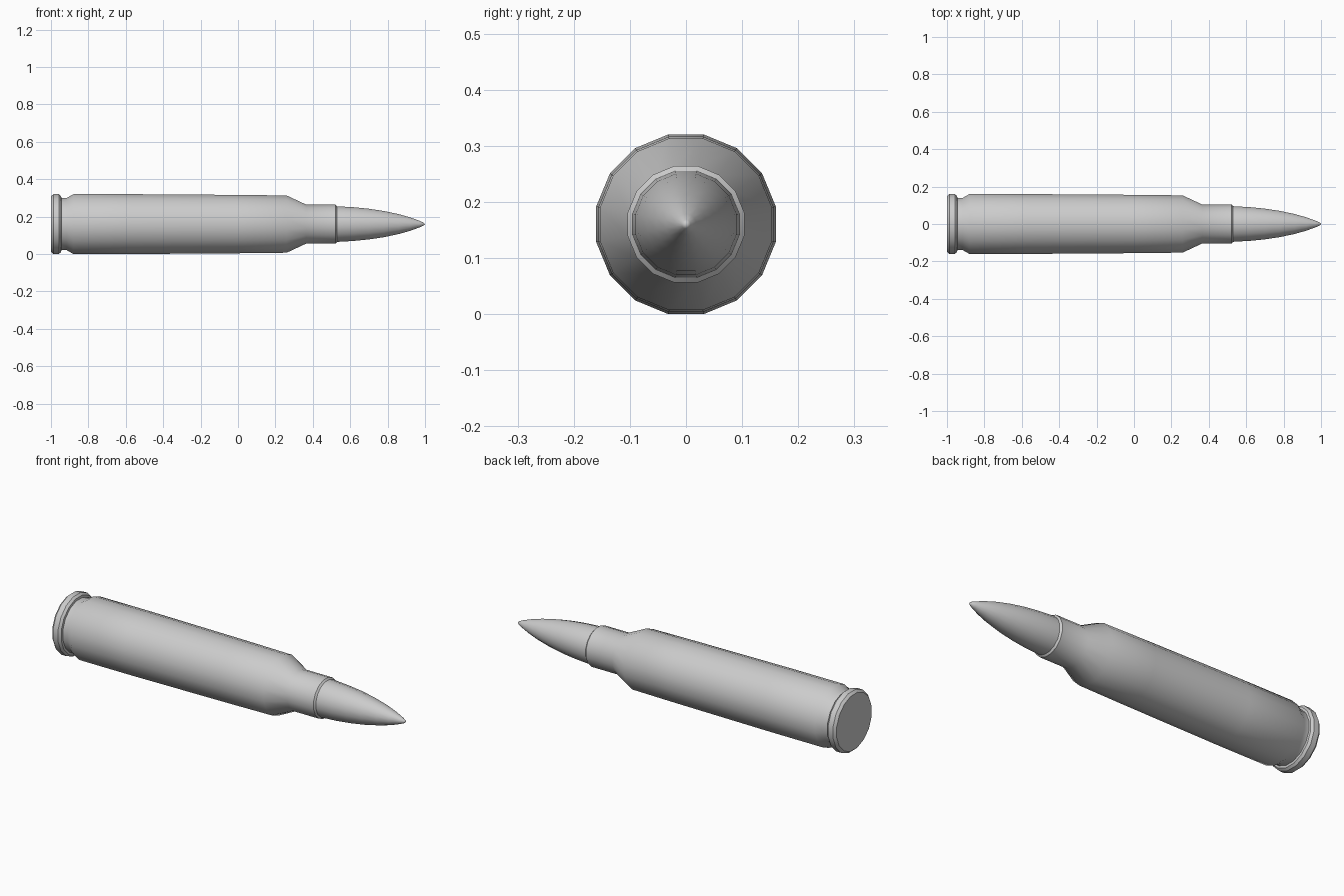
import bpy, bmesh, math

if "Cube" in bpy.data.objects:
    bpy.data.objects.remove(bpy.data.objects["Cube"], do_unlink=True)

SIDES = 16
AXIS_Z = 0.16
FLAT = math.cos(math.pi / SIDES)   # profile radii are measured to the flats

metal = bpy.data.materials.new("grey metal")
metal.use_nodes = True
grey = (0.6, 0.6, 0.6, 1)
metal.diffuse_color = grey
metal.node_tree.nodes["Principled BSDF"].inputs["Base Color"].default_value = grey


def turned_part(name, profile, angle):
    """Spin (x, radius) points around the long axis; a zero radius makes a tip."""
    bm = bmesh.new()
    rings = []
    for x, r in profile:
        if r == 0:
            rings.append([bm.verts.new((x, 0, AXIS_Z))] * SIDES)
            continue
        ring = []
        for i in range(SIDES):
            a = (i + 0.5) * 2 * math.pi / SIDES
            ring.append(bm.verts.new((x, r / FLAT * math.cos(a),
                                      AXIS_Z + r / FLAT * math.sin(a))))
        rings.append(ring)
    for a, b in zip(rings, rings[1:]):
        for i in range(SIDES):
            j = (i + 1) % SIDES
            corners = list(dict.fromkeys((a[i], a[j], b[j], b[i])))
            bm.faces.new(corners)
    # Flat disc closing the back
    bm.faces.new(rings[0])
    bmesh.ops.recalc_face_normals(bm, faces=bm.faces)
    mesh = bpy.data.meshes.new(name)
    bm.to_mesh(mesh)
    bm.free()
    mesh.materials.append(metal)
    obj = bpy.data.objects.new(name, mesh)
    bpy.context.collection.objects.link(obj)
    bpy.ops.object.select_all(action='DESELECT')
    obj.select_set(True)
    bpy.context.view_layer.objects.active = obj
    bpy.ops.object.shade_smooth_by_angle(angle=math.radians(angle))
    return obj


# Case: rim, extractor groove, tapered body, shoulder, neck and rolled mouth
turned_part("case", [
    (-1.0, 0.148), (-0.987, 0.16), (-0.958, 0.16), (-0.946, 0.15),
    (-0.944, 0.139), (-0.917, 0.139), (-0.88, 0.16), (-0.57, 0.16),
    (0, 0.156), (0.26, 0.153), (0.365, 0.104), (0.522, 0.104),
    (0.532, 0.093)], 30)

# Pointed tip seated in the neck
turned_part("tip", [
    (0.5, 0.095), (0.532, 0.095), (0.62, 0.09), (0.7, 0.082),
    (0.78, 0.07), (0.86, 0.053), (0.92, 0.036), (0.97, 0.018),
    (0.992, 0.008), (1.0, 0)], 50)
